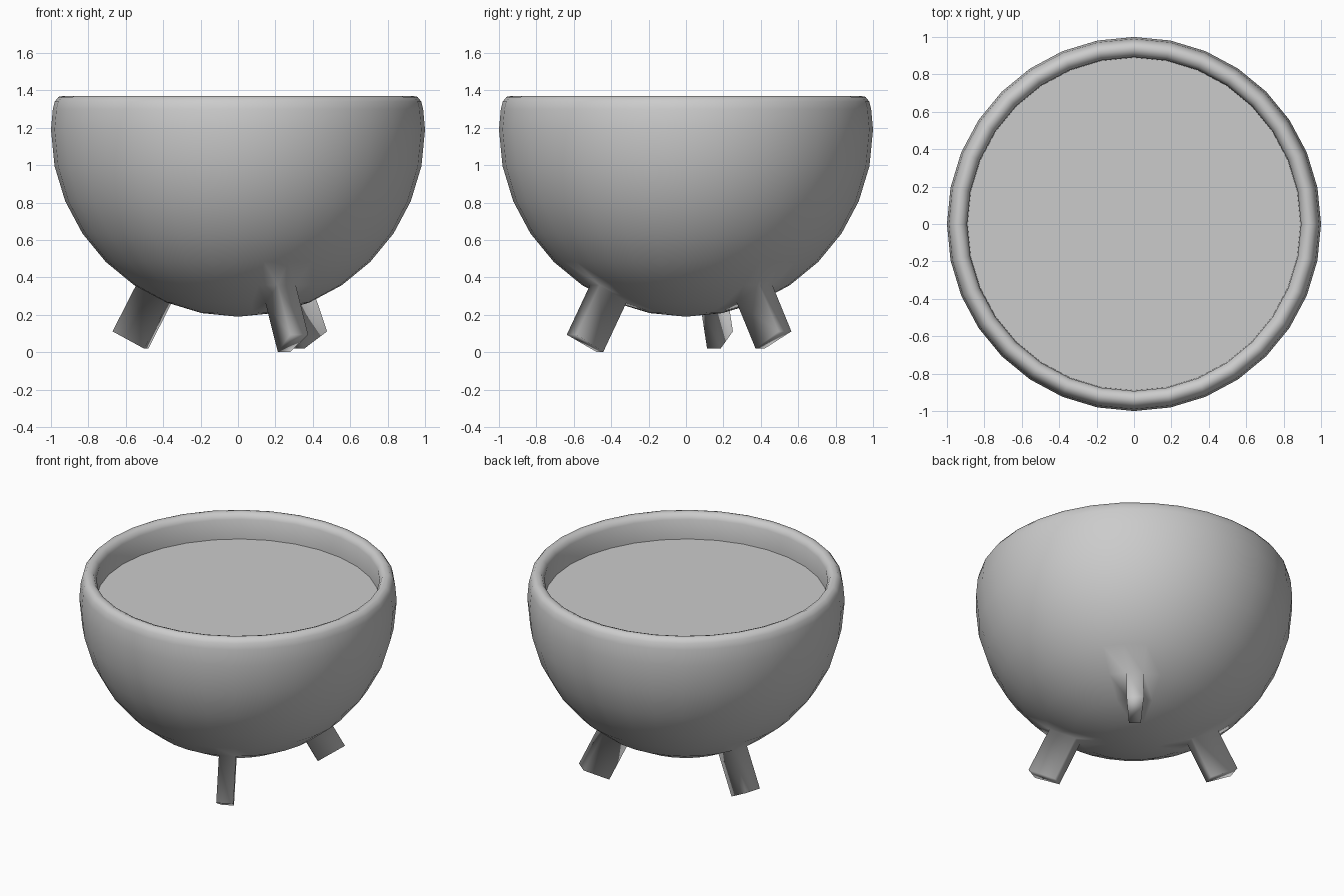
import bpy, bmesh
from math import radians, sin, cos
from mathutils import Vector

if "Cube" in bpy.data.objects:
    bpy.data.objects.remove(bpy.data.objects["Cube"])

SEG, CENTRE_Z = 32, 1.19


def to_object(name, bm, smooth):
    bmesh.ops.recalc_face_normals(bm, faces=bm.faces[:])
    for f in bm.faces:
        f.smooth = smooth
    mesh = bpy.data.meshes.new(name)
    bm.to_mesh(mesh)
    bm.free()
    obj = bpy.data.objects.new(name, mesh)
    bpy.context.collection.objects.link(obj)
    return obj


# Bowl: lower half of a sphere
bm = bmesh.new()
bmesh.ops.create_uvsphere(bm, u_segments=SEG, v_segments=16, radius=1)
bmesh.ops.delete(bm, geom=[v for v in bm.verts if v.co.z > 0.01], context='VERTS')
bmesh.ops.translate(bm, verts=bm.verts[:], vec=(0, 0, CENTRE_Z))

# Rounded rim and inner wall: extrude the open edge along (radius, height) steps
edges = [e for e in bm.edges if e.is_boundary]
for r, z in [(0.99, 1.30), (0.98, 1.34), (0.96, 1.365), (0.935, 1.37),
             (0.91, 1.36), (0.893, 1.33), (0.89, CENTRE_Z)]:
    geom = bmesh.ops.extrude_edge_only(bm, edges=edges)["geom"]
    edges = [g for g in geom if isinstance(g, bmesh.types.BMEdge)]
    for v in (g for g in geom if isinstance(g, bmesh.types.BMVert)):
        flat = Vector((v.co.x, v.co.y, 0)).normalized()
        v.co = flat * r + Vector((0, 0, z))
bmesh.ops.recalc_face_normals(bm, faces=bm.faces[:])

# Three stubby legs: single bowl faces pulled out along their normals
for azimuth, length in [(50.625, 0.28), (163.125, 0.28), (298.125, 0.30)]:
    a, p = radians(azimuth), radians(28.125)
    target = Vector((sin(p) * cos(a), sin(p) * sin(a), CENTRE_Z - cos(p)))
    face = min(bm.faces, key=lambda f: (f.calc_center_median() - target).length)
    n = (face.calc_center_median() - Vector((0, 0, CENTRE_Z))).normalized()
    foot = bmesh.ops.extrude_discrete_faces(bm, faces=[face])["faces"][0]
    bmesh.ops.translate(bm, verts=foot.verts[:], vec=n * length)
to_object("bowl_with_legs", bm, True)

# Flat liquid surface inside the bowl
bm = bmesh.new()
bmesh.ops.create_circle(bm, cap_ends=True, segments=SEG, radius=0.89)
bmesh.ops.translate(bm, verts=bm.verts[:], vec=(0, 0, CENTRE_Z + 0.005))
# Align the disc corners with the bowl corners and face it upwards
liquid = to_object("liquid", bm, False)
if liquid.data.polygons[0].normal.z < 0:
    liquid.data.flip_normals()
